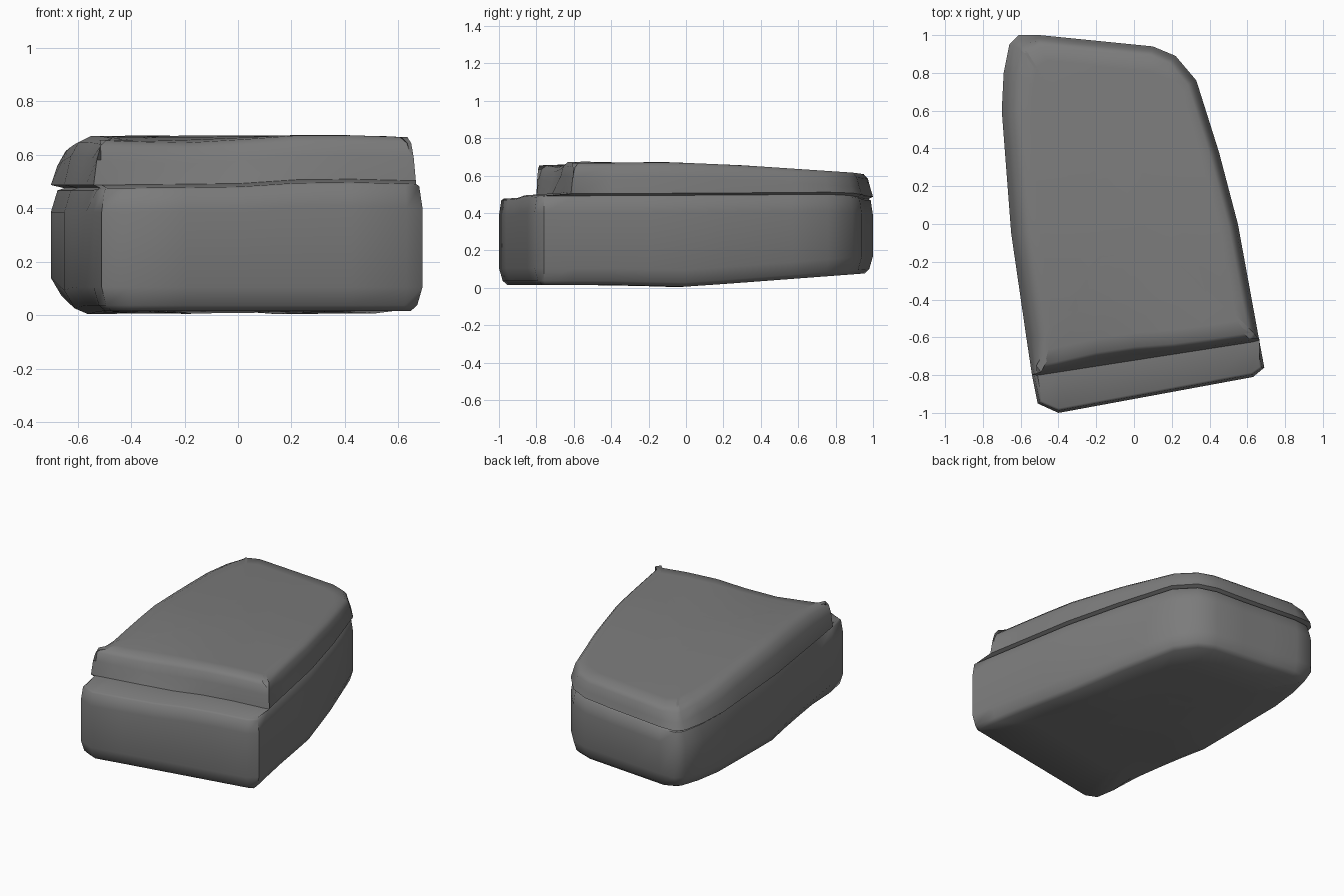
import bpy, bmesh, math
from mathutils import Vector

if "Cube" in bpy.data.objects:
    bpy.data.objects.remove(bpy.data.objects["Cube"])

stone = bpy.data.materials.new("grey stone")
stone.use_nodes = True
stone.diffuse_color = (0.2, 0.2, 0.2, 1)
stone.node_tree.nodes["Principled BSDF"].inputs["Base Color"].default_value = (0.2, 0.2, 0.2, 1)

# Footprint of the slab, anticlockwise from the front right corner
CORNERS = [(-.40, -1), (.63, -.81), (.69, -.76), (.66, -.6), (.55, .0), (.45, .38),
           (.33, .76), (.22, .89), (.10, .94), (-.5, 1), (-.61, 1), (-.66, .95),
           (-.69, .8), (-.70, .6), (-.65, -.05), (-.57, -.6), (-.54, -.8), (-.51, -.95)]
corners = [Vector(p) for p in CORNERS]

# Split the long edges so the faces can undulate
outline = []
for a, b in zip(corners, corners[1:] + corners[:1]):
    n = max(1, round((b - a).length / 0.2))
    outline += [a.lerp(b, i / n) for i in range(n)]


def blend(v, stops):
    """Piecewise linear height along one axis."""
    for (a, za), (b, zb) in zip(stops, stops[1:]):
        if v <= b:
            return za + (zb - za) * max(0, (v - a) / (b - a))
    return stops[-1][1]


def bottom(x, y):
    return blend(y, [(-1, .015), (-.3, .015), (-.05, .003), (.2, .02), (1, .08)])


def top(x, y):
    z = blend(y, [(-.8, .66), (-.1, .672), (.3, .655), (.9, .615), (1, .60)])
    dip = .02 * math.exp(-((x + .2) / .3) ** 2 - ((y + .72) / .12) ** 2)
    rise = .012 * math.exp(-((x - .3) / .25) ** 2 - ((y + .6) / .2) ** 2)
    return z - dip + rise


def ledge(x):
    return blend(x, [(-.5, .475), (0, .48), (.3, .50), (.7, .49)])


def step_line(x):
    return -.722 + .155 * x


def inset(points, d):
    """Move the loop inward, more on the worn right side."""
    loop = []
    for i, p in enumerate(points):
        t = points[(i + 1) % len(points)] - points[i - 1]
        t = t.normalized() if t.length > 0 else Vector((1, 0))
        wear = 1 if p.x < -.52 and p.y > -.7 else .5
        loop.append(p + Vector((-t.y, t.x)) * d * wear)
    return loop


def shrink(points, s):
    middle = Vector((-.04, .08))
    return [middle.lerp(p, s) for p in points]


# The upper block stops at the step line
upper = [Vector((min(p.x, .665), max(p.y, step_line(p.x)))) for p in outline]

bm = bmesh.new()
rings = []


def ring(points, height):
    rings.append([bm.verts.new((p.x, p.y, height(p.x, p.y))) for p in points])


# Underside and lower walls
base = inset(outline, .09)
for s in (.3, .65):
    ring(shrink(base, s), bottom)
ring(base, bottom)
ring(inset(outline, .04), lambda x, y: bottom(x, y) + .022)
ring(outline, lambda x, y: bottom(x, y) + .09)
ring(outline, lambda x, y: ledge(x) - .09)

# Ledge across the front
ring(inset(outline, .025), lambda x, y: ledge(x) - .008)
ring(inset(outline, .05), lambda x, y: ledge(x))
ring(upper, lambda x, y: ledge(x) + .012)

# Upper walls, worn rim and top
rim = [p + Vector((0, .025 * math.exp(-((p.x + .1) / .25) ** 2))) if p.y < -.55 else p
       for p in upper]
ring(inset(rim, .025), lambda x, y: top(x, y) - .075)
ring(inset(rim, .055), lambda x, y: top(x, y) - .022)
crown = inset(rim, .10)
ring(crown, top)
for s in (.9, .65, .3):
    ring(shrink(crown, s), top)

# Skin the rings and close both ends
count = len(outline)
for low, high in zip(rings, rings[1:]):
    for i in range(count):
        j = (i + 1) % count
        bm.faces.new((low[i], low[j], high[j], high[i]))
bm.faces.new(rings[0][::-1])
bm.faces.new(rings[-1])
bmesh.ops.remove_doubles(bm, verts=bm.verts, dist=.0005)
bmesh.ops.recalc_face_normals(bm, faces=bm.faces)

mesh = bpy.data.meshes.new("stone_slab")
bm.to_mesh(mesh)
bm.free()
slab = bpy.data.objects.new("stone_slab", mesh)
bpy.context.collection.objects.link(slab)
mesh.materials.append(stone)

bpy.context.view_layer.objects.active = slab
slab.select_set(True)
bpy.ops.object.shade_smooth_by_angle(angle=math.radians(50))
